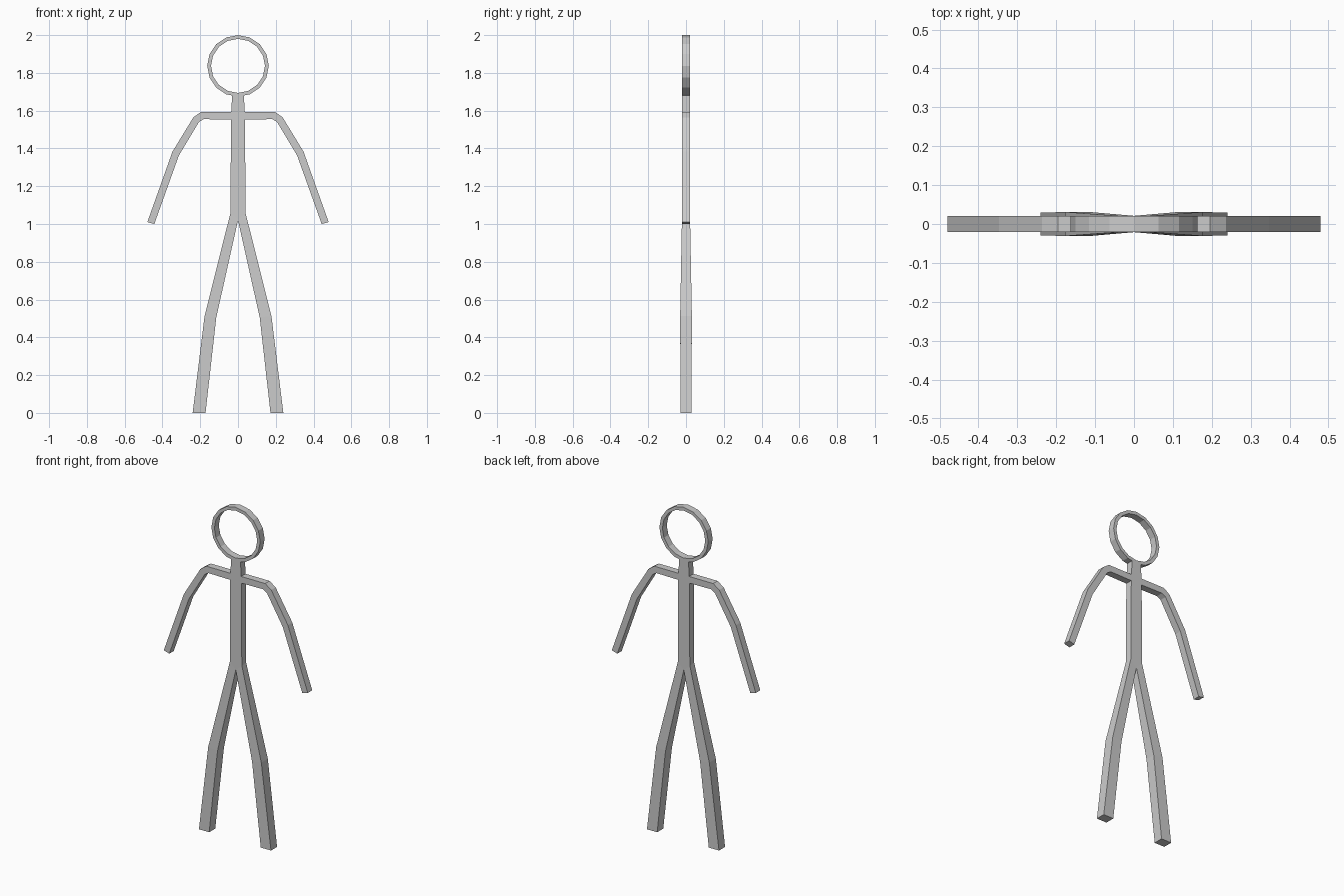
import bpy, bmesh
from math import cos, sin, pi

if "Cube" in bpy.data.objects:
    bpy.data.objects.remove(bpy.data.objects["Cube"])

D = 0.021  # half depth of the upper body


def finish(name, bm):
    bmesh.ops.recalc_face_normals(bm, faces=bm.faces)
    me = bpy.data.meshes.new(name)
    bm.to_mesh(me)
    bm.free()
    ob = bpy.data.objects.new(name, me)
    bpy.context.collection.objects.link(ob)
    return ob


def limb(name, sections, side=1, loop=False):
    """Square tube through (outer xz, inner xz, half depth) sections; the last end is capped."""
    bm = bmesh.new()
    rings = []
    for (ox, oz), (ix, iz), d in sections:
        pts = [(ox, -d, oz), (ix, -d, iz), (ix, d, iz), (ox, d, oz)]
        rings.append([bm.verts.new((side * x, y, z)) for x, y, z in pts])
    pairs = list(zip(rings, rings[1:]))
    if loop:
        pairs.append((rings[-1], rings[0]))
    else:
        bm.faces.new(rings[-1])
    for a, b in pairs:
        for i in range(4):
            j = (i + 1) % 4
            bm.faces.new((a[i], a[j], b[j], b[i]))
    return finish(name, bm)


# head ring
ring = []
for k in range(16):
    c, s = cos(k * pi / 8), sin(k * pi / 8)
    ring.append(((0.163 * c, 1.837 + 0.163 * s), (0.143 * c, 1.837 + 0.143 * s), D))
limb("head_ring", ring, loop=True)

# neck and torso
half = [(0.031, 1.681), (0.036, 1.593), (0.037, 1.553), (0.040, 1.058)]
outline = [(0, 1.675)] + half + [(0, 1.02)] + [(-x, z) for x, z in reversed(half)]
bm = bmesh.new()
front = [bm.verts.new((x, -D, z)) for x, z in outline]
back = [bm.verts.new((x, D, z)) for x, z in outline]
bm.faces.new(front)
bm.faces.new(back[::-1])
n = len(outline)
for i in range(n):
    if i in (0, n - 1, 4, 5):  # covered by the head and legs
        continue
    j = (i + 1) % n
    bm.faces.new((front[i], front[j], back[j], back[i]))
finish("torso", bm)

# arms and legs
arm = [((0.036, 1.593), (0.037, 1.553), D),
       ((0.196, 1.593), (0.182, 1.555), D),
       ((0.236, 1.565), (0.207, 1.54), D),
       ((0.347, 1.383), (0.313, 1.363), D),
       ((0.48, 1.01), (0.443, 1.0), D)]
leg = [((0.040, 1.058), (0, 1.02), D),
       ((0.177, 0.513), (0.115, 0.505), 0.031),
       ((0.24, 0), (0.172, 0), 0.029)]
for label, side in (("right", 1), ("left", -1)):
    limb("arm_" + label, arm, side)
    limb("leg_" + label, leg, side)
